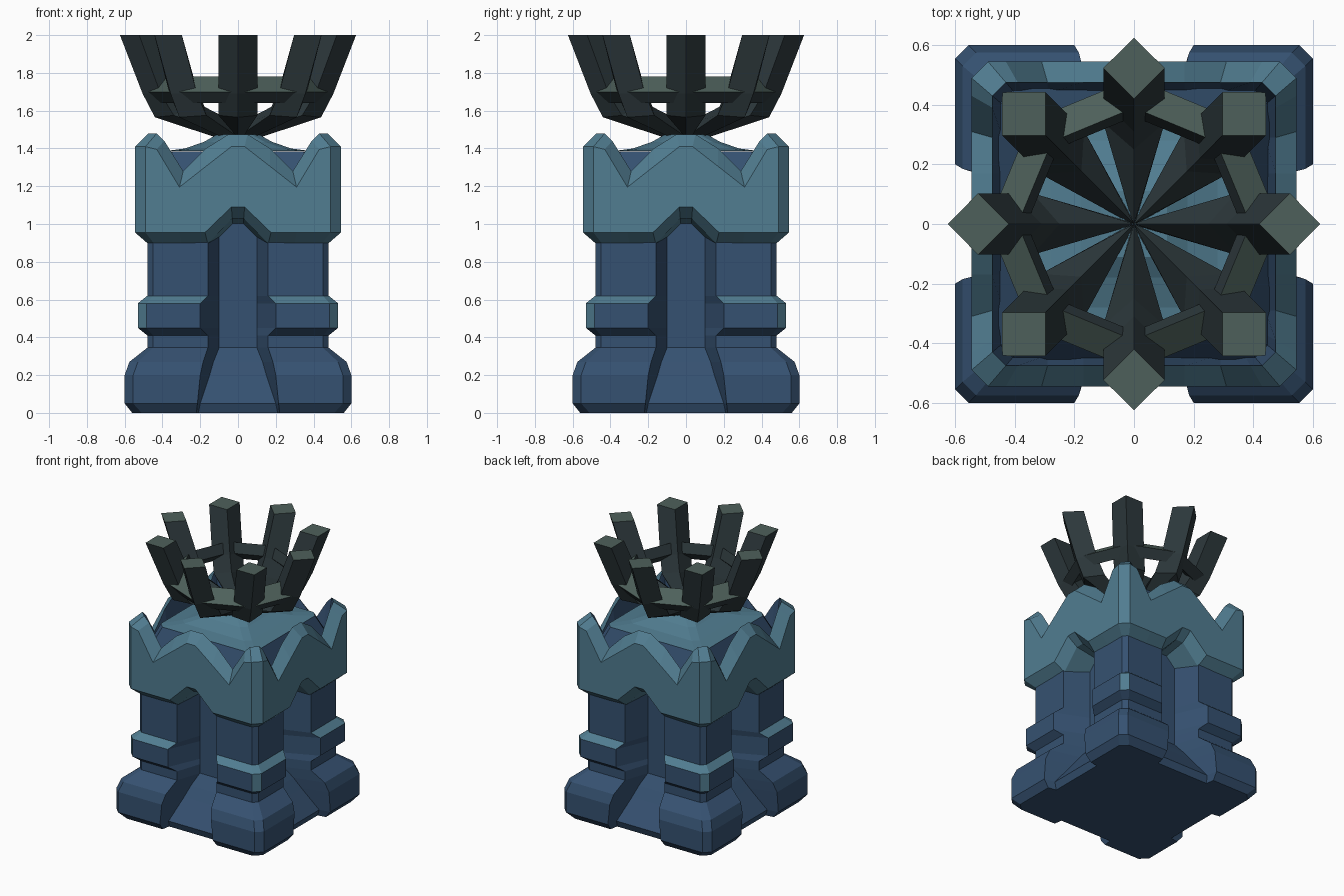
import bpy, bmesh, math
from mathutils import Matrix, Vector

if "Cube" in bpy.data.objects:
    bpy.data.objects.remove(bpy.data.objects["Cube"])


def colour(name, rgb):
    m = bpy.data.materials.new(name)
    m.diffuse_color = (*rgb, 1)
    m.use_nodes = True
    m.node_tree.nodes["Principled BSDF"].inputs["Base Color"].default_value = m.diffuse_color
    return m


BLUE = colour("deep blue stone", (0.036, 0.083, 0.165))
TEAL = colour("teal stone", (0.082, 0.205, 0.283))
DARK = colour("dark metal", (0.026, 0.040, 0.045))
GREY = colour("grey green metal", (0.076, 0.118, 0.104))


def loft(name, rings, mats, cap_start=True, cap_end=True, closed=False, rule=None):
    """Skin equal-length rings of points; rule(face) picks a material index."""
    bm = bmesh.new()
    vs = [[bm.verts.new(p) for p in r] for r in rings]
    n = len(vs[0])
    pairs = list(zip(vs, vs[1:])) + ([(vs[-1], vs[0])] if closed else [])
    for a, b in pairs:
        for i in range(n):
            j = (i + 1) % n
            bm.faces.new((a[i], a[j], b[j], b[i]))
    if cap_start and not closed:
        bm.faces.new(vs[0][::-1])
    if cap_end and not closed:
        bm.faces.new(vs[-1])
    bmesh.ops.recalc_face_normals(bm, faces=bm.faces)
    bm.normal_update()
    if rule:
        for f in bm.faces:
            f.material_index = rule(f)
    me = bpy.data.meshes.new(name)
    bm.to_mesh(me)
    bm.free()
    for m in mats:
        me.materials.append(m)
    ob = bpy.data.objects.new(name, me)
    bpy.context.collection.objects.link(ob)
    return ob


def four_sides(half):
    """Turn the points of one front side (left to right) into a full ring."""
    out = []
    for k in range(4):
        rot = Matrix.Rotation(k * math.pi / 2, 3, 'Z')
        out += [rot @ Vector(p) for p in half]
    return out


# Body: four corner pillars on flared feet with recessed channels between
def body_ring(z, w, c, n, m, d):
    return four_sides([(-(w - c), -w, z), (-n, -w, z), (-m, -d, z),
                       (m, -d, z), (n, -w, z), (w - c, -w, z)])


levels = [(0.00, .56, .05, .22, .21, .50), (0.05, .60, .045, .215, .20, .52),
          (0.20, .60, .045, .20, .15, .41), (0.27, .575, .045, .185, .13, .36),
          (0.345, .48, .03, .16, .10, .30), (0.41, .48, .03, .16, .10, .30),
          (0.45, .53, .045, .20, .10, .30), (0.58, .53, .045, .20, .10, .30),
          (0.62, .48, .03, .16, .10, .30), (1.15, .48, .03, .16, .10, .30)]


def body_rule(f):
    c, n = f.calc_center_median(), f.normal
    if 0.44 < c.z < 0.62 and abs(c.x) + abs(c.y) > 0.6:
        corner = abs(abs(n.x) - abs(n.y)) < 0.1
        if corner or (n.z > 0.3 and max(abs(c.x), abs(c.y)) > 0.49):
            return 1
    return 0


loft("tower_body", [body_ring(*l) for l in levels], [BLUE, TEAL], rule=body_rule)


# Battlement: zigzag top, arched bottom over each channel
def wall_ring(w, cols):
    pts = [(x, -w, z) for x, z in cols]
    return four_sides([(-x, y, z) for x, y, z in pts[::-1]] + pts)


battlement = [
    wall_ring(.29, [(.03, 1.0), (.10, .93), (.15, .89), (.22, .89), (.26, .89)]),
    wall_ring(.47, [(.03, 1.03), (.16, .895), (.30, .89), (.42, .89), (.44, .89)]),
    wall_ring(.545, [(.035, 1.09), (.175, .955), (.31, .955), (.43, .955), (.49, .955)]),
    wall_ring(.545, [(.035, 1.41), (.17, 1.305), (.31, 1.195), (.43, 1.395), (.49, 1.41)]),
    wall_ring(.475, [(.05, 1.475), (.17, 1.40), (.29, 1.28), (.39, 1.44), (.43, 1.48)]),
    wall_ring(.44, [(.05, 1.16), (.17, 1.16), (.29, 1.16), (.37, 1.16), (.40, 1.16)]),
]


def wall_rule(f):
    c, n = f.calc_center_median(), f.normal
    return 1 if c.z > 1.15 and n.x * c.x + n.y * c.y < -0.05 and abs(n.z) < 0.4 else 0


loft("battlement", battlement, [TEAL, BLUE], False, False, rule=wall_rule)


# Inner block: blue sloped sides with a teal roof
def square(w, z, c=0.04):
    return four_sides([(-w + c, -w, z), (w - c, -w, z)])


loft("inner_block", [square(.47, 1.14), (square(.46, 1.2)), square(.385, 1.385)],
     [BLUE])
loft("inner_roof", [square(.385, 1.386), square(.28, 1.40), square(.18, 1.435), square(.11, 1.475)],
     [TEAL])


# Crown of eight bent prongs meeting at the centre
def prong_ring(outer, side, half, inner):
    return [(outer[0], 0, outer[1]), (side[0], half, side[1]),
            (inner[0], 0, inner[1]), (side[0], -half, side[1])]


prong = [prong_ring((.0, 1.42), (.03, 1.47), .012, (.0, 1.53)),
         prong_ring((.44, 1.565), (.34, 1.575), .103, (.25, 1.62)),
         prong_ring((.505, 1.69), (.41, 1.69), .103, (.31, 1.72)),
         prong_ring((.625, 2.0), (.523, 2.0), .103, (.42, 2.0))]
for k in range(8):
    ob = loft("crown_prong_%d" % (k + 1), prong, [DARK, GREY],
              rule=lambda f: 1 if f.normal.z > 0.95 and f.calc_center_median().z > 1.9 else 0)
    ob.rotation_euler.z = k * math.pi / 4

# Octagonal ring tying the prongs together
profile = [(.36, 1.71), (.39, 1.78), (.49, 1.70), (.44, 1.64)]
ring = [[(r * math.cos(k * math.pi / 4), r * math.sin(k * math.pi / 4), z) for r, z in profile]
        for k in range(8)]
loft("crown_ring", ring, [DARK, GREY], closed=True,
     rule=lambda f: 1 if f.normal.z > 0.4 else 0)
